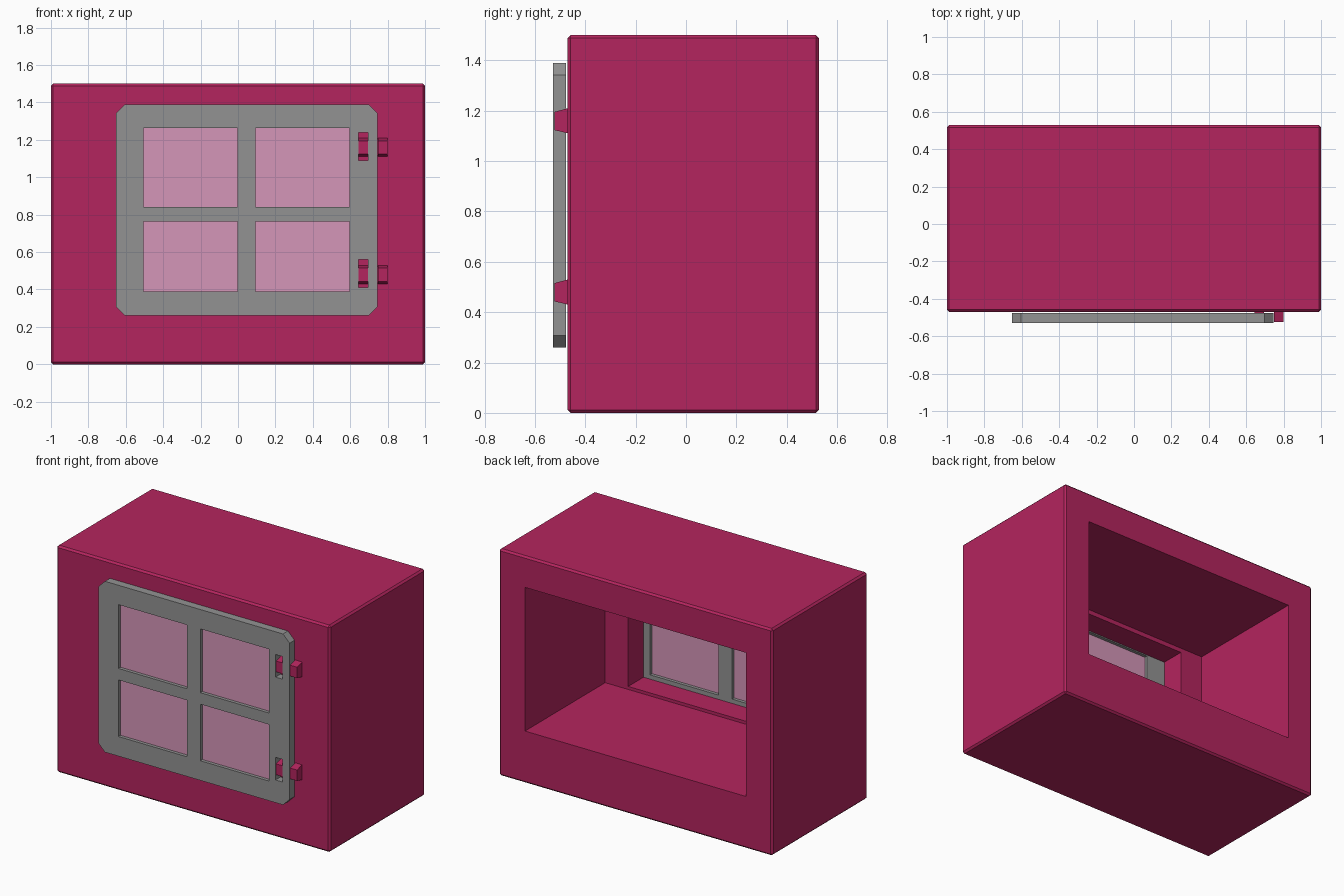
import bpy, bmesh

if "Cube" in bpy.data.objects:
    bpy.data.objects.remove(bpy.data.objects["Cube"])


def material(name, rgb):
    m = bpy.data.materials.new(name)
    m.diffuse_color = (*rgb, 1)
    m.use_nodes = True
    m.node_tree.nodes["Principled BSDF"].inputs["Base Color"].default_value = m.diffuse_color
    return m


RED = material("crimson", (0.456, 0.018, 0.112))
GREY = material("frame_grey", (0.29, 0.29, 0.29))
PINK = material("pane_pink", (0.66, 0.305, 0.48))


def finish(name, bm, mat):
    bmesh.ops.recalc_face_normals(bm, faces=bm.faces)
    me = bpy.data.meshes.new(name)
    bm.to_mesh(me)
    bm.free()
    ob = bpy.data.objects.new(name, me)
    bpy.context.collection.objects.link(ob)
    if mat:
        me.materials.append(mat)
    return ob


def box(name, x, y, z, mat=None, bevel=0):
    bm = bmesh.new()
    bmesh.ops.create_cube(bm, size=1)
    for v in bm.verts:
        v.co = [r[0] if c < 0 else r[1] for r, c in zip((x, y, z), v.co)]
    if bevel:
        bmesh.ops.bevel(bm, geom=bm.edges[:], offset=bevel, segments=1, affect='EDGES')
    return finish(name, bm, mat)


def prism(name, profile, move, mat):
    """Extrude a closed profile of 3D points along a vector."""
    bm = bmesh.new()
    f = bm.faces.new([bm.verts.new(p) for p in profile])
    ext = bmesh.ops.extrude_face_region(bm, geom=[f])["geom"]
    bmesh.ops.translate(bm, vec=move, verts=[g for g in ext if isinstance(g, bmesh.types.BMVert)])
    return finish(name, bm, mat)


def carve(ob, *ranges):
    """Cut boxes out of an object and bake the result."""
    for r in ranges:
        cutter = box("cutter", *r)
        mod = ob.modifiers.new("cut", 'BOOLEAN')
        mod.operation, mod.solver, mod.object = 'DIFFERENCE', 'EXACT', cutter
        bpy.context.view_layer.objects.active = ob
        bpy.ops.object.modifier_apply(modifier=mod.name)
        bpy.data.objects.remove(cutter)


# Cabinet body: open at the back, with a stepped opening behind the door
body = box("cabinet_body", (-1, 1), (-0.47, 0.528), (0, 1.5), RED, 0.012)
carve(body,
      ((-0.808, 0.808), (-0.31, 0.7), (0.345, 1.295)),
      ((-0.64, 0.64), (-0.6, -0.2), (0.365, 1.265)))

# Door frame with clipped corners
X0, X1, Z0, Z1, C = -0.652, 0.747, 0.26, 1.39, 0.048
outline = [(X0 + C, Z0), (X1 - C, Z0), (X1, Z0 + C), (X1, Z1 - C),
           (X1 - C, Z1), (X0 + C, Z1), (X0, Z1 - C), (X0, Z0 + C)]
door = prism("door_frame", [(x, -0.528, z) for x, z in outline], (0, 0.052, 0), GREY)

# Four windows: hole and glass pane each
for x in ((-0.505, -0.003), (0.094, 0.596)):
    for z in ((0.39, 0.764), (0.84, 1.262)):
        carve(door, (x, (-0.7, -0.4), z))
        box("window_pane", x, (-0.506, -0.497), z, PINK)

# Hinge slots in the door, each with a lug inside and one beside the door
for zc in (1.16, 0.48):
    carve(door, ((0.644, 0.696), (-0.7, -0.4), (zc - 0.07, zc + 0.08)))
    for x in (0.645, 0.748):
        profile = [(x, -0.46, zc - 0.052), (x, -0.523, zc - 0.037),
                   (x, -0.523, zc + 0.035), (x, -0.46, zc + 0.052)]
        prism("hinge_lug", profile, (0.05, 0, 0), RED)
